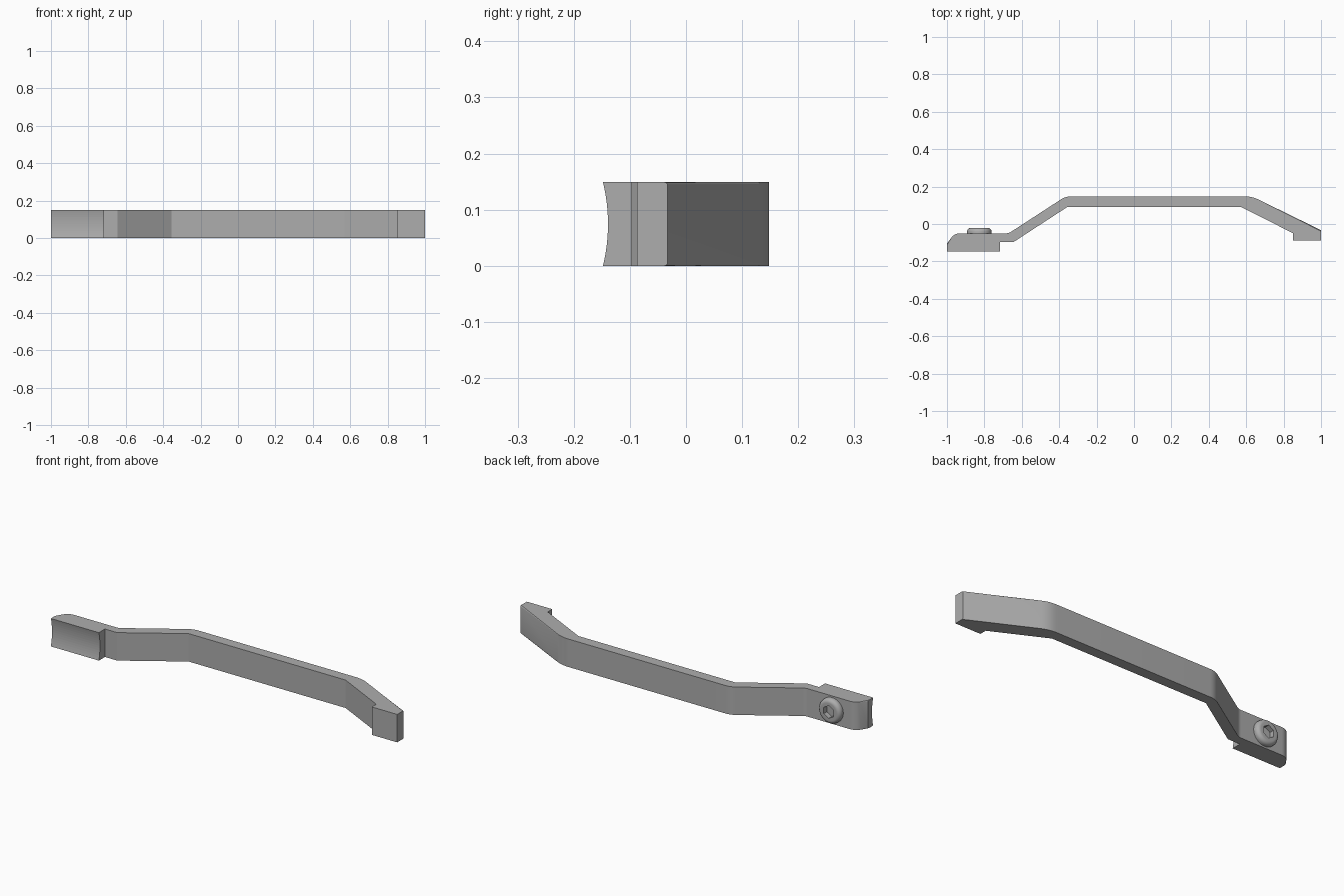
import bpy, bmesh, math
from mathutils import Vector, Matrix

cube = bpy.data.objects.get("Cube")
if cube:
    bpy.data.objects.remove(cube)

H = 0.149  # bar height

grey = bpy.data.materials.new("satin grey")
grey.use_nodes = True
colour = (0.42, 0.42, 0.42, 1)
grey.diffuse_color = colour
grey.node_tree.nodes["Principled BSDF"].inputs["Base Color"].default_value = colour


def make(name, bm):
    bmesh.ops.recalc_face_normals(bm, faces=bm.faces)
    mesh = bpy.data.meshes.new(name)
    bm.to_mesh(mesh)
    bm.free()
    mesh.materials.append(grey)
    obj = bpy.data.objects.new(name, mesh)
    bpy.context.collection.objects.link(obj)
    return obj


def cylinder(name, radius, depth, sides, matrix):
    bm = bmesh.new()
    bmesh.ops.create_cone(bm, cap_ends=True, segments=sides, radius1=radius,
                          radius2=radius, depth=depth, matrix=matrix)
    return make(name, bm)


def cut(obj, cutter):
    mod = obj.modifiers.new("cut", 'BOOLEAN')
    mod.operation = 'DIFFERENCE'
    mod.solver = 'EXACT'
    mod.object = cutter
    cutter.hide_render = True
    cutter.hide_set(True)


def smooth(obj, degrees):
    bpy.ops.object.select_all(action='DESELECT')
    obj.select_set(True)
    bpy.context.view_layer.objects.active = obj
    bpy.ops.object.shade_smooth_by_angle(angle=math.radians(degrees))


def rounded(points, steps=6):
    """Replace each corner (x, y, size) with a short curve of that size."""
    result = []
    for i, (x, y, size) in enumerate(points):
        p = Vector((x, y))
        if not size:
            result.append(p)
            continue
        a = Vector(points[i - 1][:2])
        b = Vector(points[(i + 1) % len(points)][:2])
        a = p + (a - p).normalized() * size
        b = p + (b - p).normalized() * size
        for k in range(steps + 1):
            t = k / steps
            result.append(a * (1 - t) ** 2 + p * 2 * t * (1 - t) + b * t * t)
    return result


# Handle bar: bent outline seen from above, back edge then front edge
back = [(-1, -0.105, 0), (-0.96, -0.05, 0.03), (-0.67, -0.05, 0.015),
        (-0.365, 0.148, 0.03), (0.63, 0.148, 0.04), (1, -0.033, 0)]
front = [(1, -0.087, 0), (0.85, -0.087, 0), (0.85, -0.049, 0), (0.57, 0.092, 0),
         (-0.355, 0.092, 0), (-0.645, -0.097, 0), (-0.717, -0.097, 0),
         (-0.717, -0.148, 0), (-1, -0.148, 0)]
outline = rounded(back + front)
back_count = len(outline) - len(front)

bm = bmesh.new()
low = [bm.verts.new((p.x, p.y, 0)) for p in outline]
high = [bm.verts.new((p.x, p.y, H)) for p in outline]
bm.faces.new(low)
bm.faces.new(high)
for i in range(len(outline)):
    j = (i + 1) % len(outline)
    bm.faces.new((low[i], low[j], high[j], high[i]))
rim = [bm.edges.get((ring[i], ring[i + 1]))
       for ring in (low, high) for i in range(back_count - 1)]
bmesh.ops.bevel(bm, geom=rim, offset=0.005, segments=3, profile=0.5, affect='EDGES')
bar = make("handle_bar", bm)

# Concave seat across the mounting foot
seat_radius = 0.313
seat = cylinder("foot_seat_cutter", seat_radius, 0.5, 160,
                Matrix.Translation((-0.9, -0.139 - seat_radius, H / 2))
                @ Matrix.Rotation(math.pi / 2, 4, 'Y'))
cut(bar, seat)
smooth(bar, 25)

# Button-head bolt: domed profile turned around the y axis
profile = [(0, -0.01), (0.066, -0.01), (0.066, 0.008)]
for k in range(1, 9):
    a = k / 8 * math.pi / 2
    profile.append((0.046 + 0.02 * math.cos(a), 0.008 + 0.021 * math.sin(a)))
profile.append((0, 0.029))
centre = Vector((-0.827, -0.05, H / 2))
bm = bmesh.new()
verts = [bm.verts.new(centre + Vector((r, h, 0))) for r, h in profile]
edges = [bm.edges.new(pair) for pair in zip(verts, verts[1:])]
bmesh.ops.spin(bm, geom=verts + edges, cent=centre, axis=(0, 1, 0),
               angle=math.tau, steps=48, use_duplicate=False)
bmesh.ops.remove_doubles(bm, verts=bm.verts, dist=0.0001)
bolt = make("bolt_head", bm)

# Hexagonal socket in the bolt
socket = cylinder("socket_cutter", 0.034, 0.05, 6,
                  Matrix.Translation(centre + Vector((0, 0.028, 0)))
                  @ Matrix.Rotation(math.pi / 2, 4, 'X'))
cut(bolt, socket)
smooth(bolt, 30)
